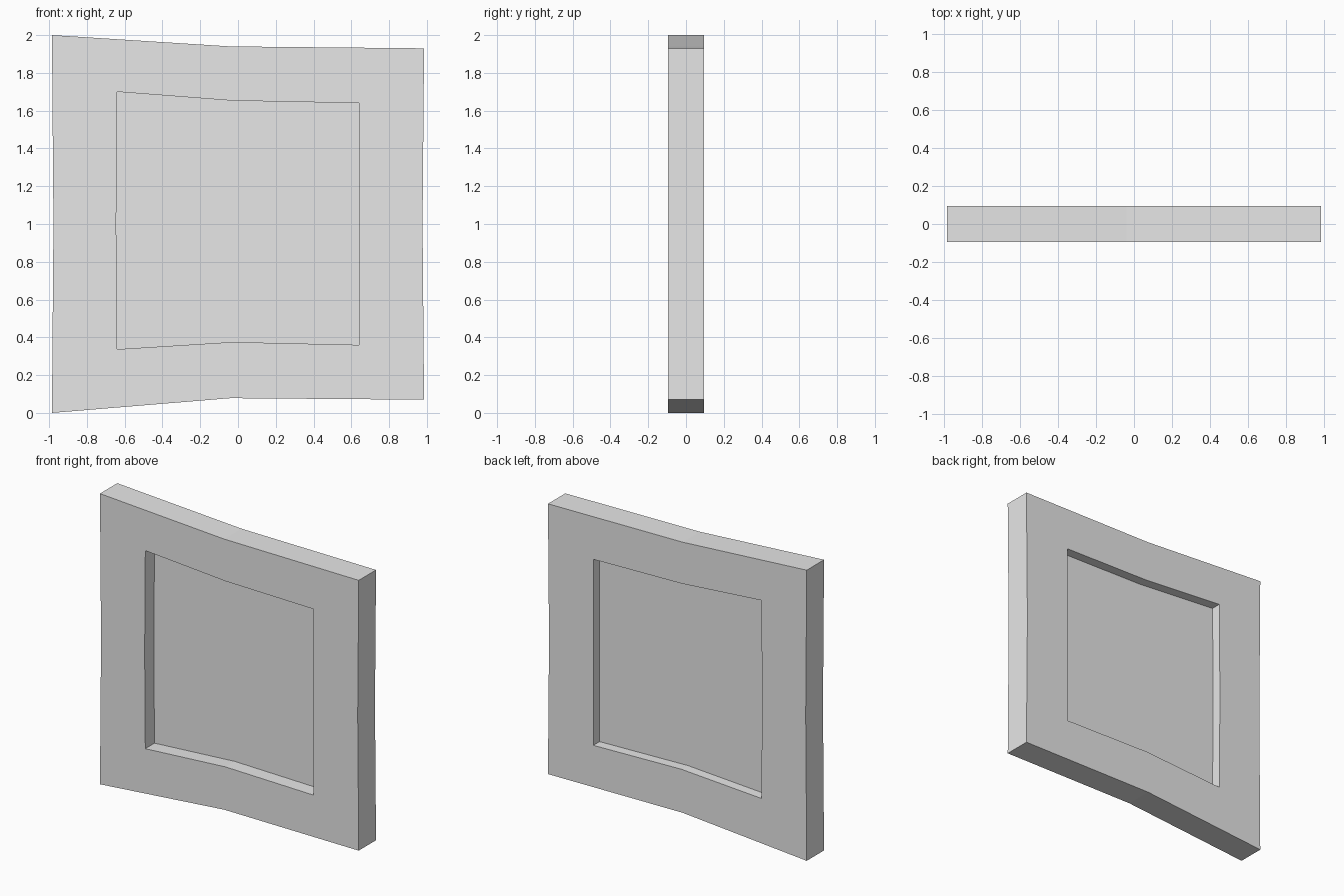
import bpy
import bmesh

cube = bpy.data.objects.get("Cube")
if cube:
    bpy.data.objects.remove(cube, do_unlink=True)

grey = bpy.data.materials.new("light_grey")
grey.use_nodes = True
colour = (0.8, 0.8, 0.8, 1)
grey.diffuse_color = colour
grey.node_tree.nodes["Principled BSDF"].inputs["Base Color"].default_value = colour

# Outlines as (x, z), clockwise from the upper corner at -x
outer = [(-0.985, 2.0), (-0.04, 1.94), (0.985, 1.93), (0.977, 1.0),
         (0.985, 0.07), (-0.04, 0.078), (-0.985, 0.0), (-0.977, 1.0)]
inner = [(-0.64, 1.70), (-0.03, 1.653), (0.64, 1.64), (0.64, 1.0),
         (0.64, 0.36), (-0.03, 0.375), (-0.64, 0.337), (-0.645, 1.0)]


def finish(name, bm):
    bmesh.ops.recalc_face_normals(bm, faces=bm.faces)
    mesh = bpy.data.meshes.new(name)
    bm.to_mesh(mesh)
    bm.free()
    mesh.materials.append(grey)
    obj = bpy.data.objects.new(name, mesh)
    bpy.context.collection.objects.link(obj)


def loop(bm, points, y):
    return [bm.verts.new((x, y, z)) for x, z in points]


def bridge(bm, a, b):
    for i in range(len(a)):
        j = (i + 1) % len(a)
        bm.faces.new((a[i], a[j], b[j], b[i]))


# Warped window frame: four loops joined into a closed ring
half = 0.094
bm = bmesh.new()
rings = [loop(bm, pts, y) for pts, y in
         ((outer, -half), (outer, half), (inner, half), (inner, -half))]
for i, ring in enumerate(rings):
    bridge(bm, ring, rings[(i + 1) % len(rings)])
finish("window_frame", bm)

# Thin pane, set deeper from the front than from the back
bm = bmesh.new()
front = loop(bm, inner, 0.006)
back = loop(bm, inner, 0.026)
bm.faces.new(front)
bm.faces.new(back)
bridge(bm, front, back)
finish("window_pane", bm)
